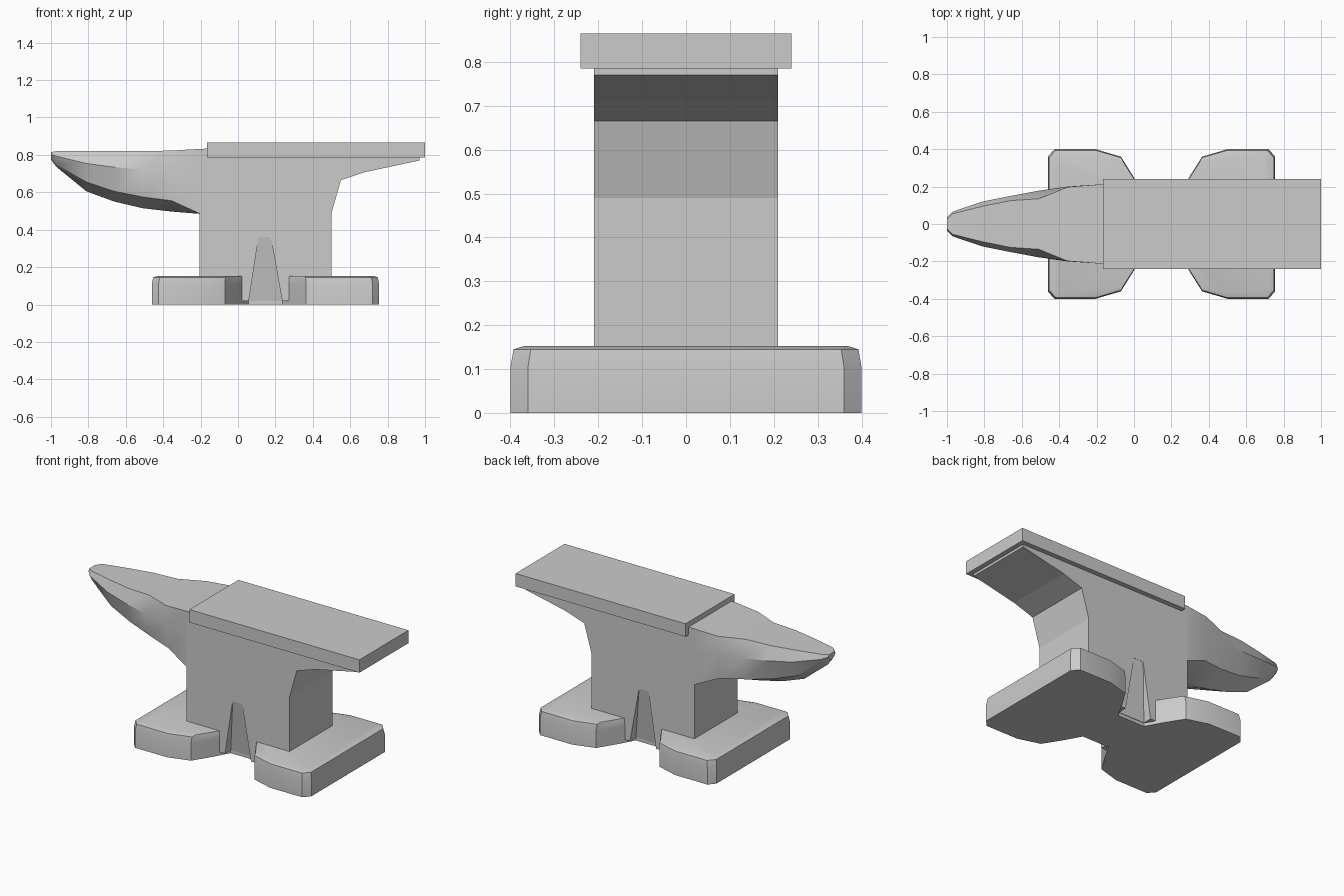
import bpy, bmesh

if "Cube" in bpy.data.objects:
    bpy.data.objects.remove(bpy.data.objects["Cube"])


def finish(name, bm, smooth=None):
    bmesh.ops.recalc_face_normals(bm, faces=bm.faces)
    mesh = bpy.data.meshes.new(name)
    bm.to_mesh(mesh)
    bm.free()
    ob = bpy.data.objects.new(name, mesh)
    bpy.context.collection.objects.link(ob)
    if smooth:
        bpy.ops.object.select_all(action='DESELECT')
        ob.select_set(True)
        bpy.context.view_layer.objects.active = ob
        bpy.ops.object.shade_smooth_by_angle(angle=smooth)
    return ob


def loft(name, rings, smooth=None):
    """Skin closed rings of equal length and cap both ends."""
    bm = bmesh.new()
    vs = [[bm.verts.new(p) for p in r] for r in rings]
    n = len(rings[0])
    for a, b in zip(vs, vs[1:]):
        for i in range(n):
            j = (i + 1) % n
            bm.faces.new((a[i], a[j], b[j], b[i]))
    bm.faces.new(vs[0])
    bm.faces.new(vs[-1])
    return finish(name, bm, smooth)


# Base: notched outline, one quarter mirrored both ways around x = CX
CX = 0.147
quarter = [(0.608, 0.36), (0.573, 0.4), (0.353, 0.4), (0.217, 0.36),
           (0.148, 0.25), (0.092, 0.15)]
half = quarter + [(-x, y) for x, y in reversed(quarter)]
outline = half + [(x, -y) for x, y in reversed(half)]


def base_ring(z, d):
    sx, sy = 1 - d / 0.608, 1 - d / 0.4
    return [(CX + x * sx, y * sy, z) for x, y in outline]


loft("base", [base_ring(0, 0), base_ring(0.105, 0),
              base_ring(0.145, 0.007), base_ring(0.152, 0.03)], 0.5)

# Body with stepped heel
profile = [(-0.205, 0.02), (0.5, 0.02), (0.5, 0.49), (0.55, 0.665),
           (0.68, 0.708), (0.97, 0.77), (0.97, 0.79), (-0.205, 0.79)]
body = loft("body", [[(x, y, z) for x, z in profile] for y in (-0.21, 0.21)])

# Tapered grooves cut into both sides of the body
for s, side in ((-1, "front"), (1, "back")):
    cutter = loft(side + "_groove_cutter", [
        [(0.05, s * 0.145, -0.03), (0.245, s * 0.145, -0.03),
         (0.245, s * 0.35, -0.03), (0.05, s * 0.35, -0.03)],
        [(0.11, s * 0.209, 0.36), (0.175, s * 0.209, 0.36),
         (0.175, s * 0.35, 0.36), (0.11, s * 0.35, 0.36)]])
    cutter.hide_render = True
    cutter.hide_set(True)
    mod = body.modifiers.new(side + "_groove", 'BOOLEAN')
    mod.operation = 'DIFFERENCE'
    mod.solver = 'EXACT'
    mod.object = cutter

# Horn: x, top z, keel z, lower edge z, top / widest / lower half widths
stations = [
    (-1.0, 0.815, 0.775, 0.785, 0.025, 0.035, 0.02),
    (-0.97, 0.82, 0.735, 0.752, 0.055, 0.066, 0.04),
    (-0.81, 0.82, 0.605, 0.655, 0.095, 0.12, 0.085),
    (-0.66, 0.82, 0.55, 0.605, 0.125, 0.15, 0.11),
    (-0.51, 0.82, 0.515, 0.575, 0.135, 0.178, 0.14),
    (-0.355, 0.823, 0.497, 0.555, 0.198, 0.2, 0.18),
    (-0.205, 0.832, 0.485, 0.487, 0.21, 0.21, 0.209),
    (-0.12, 0.835, 0.485, 0.487, 0.21, 0.21, 0.209)]
rings = []
for x, zt, zb, zl, wt, wm, wl in stations:
    zm = zl + 0.6 * (zt - zl)
    side = [(wt, zt), (wm, zm), (wl, zl)]
    rings.append([(x, y, z) for y, z in side] + [(x, 0, zb)]
                 + [(x, -y, z) for y, z in reversed(side)])
loft("horn", rings, 0.6)

# Flat working face
loft("top_plate", [[(-0.165, -0.24, z), (1.0, -0.24, z),
                    (1.0, 0.24, z), (-0.165, 0.24, z)]
                   for z in (0.785, 0.865)])
